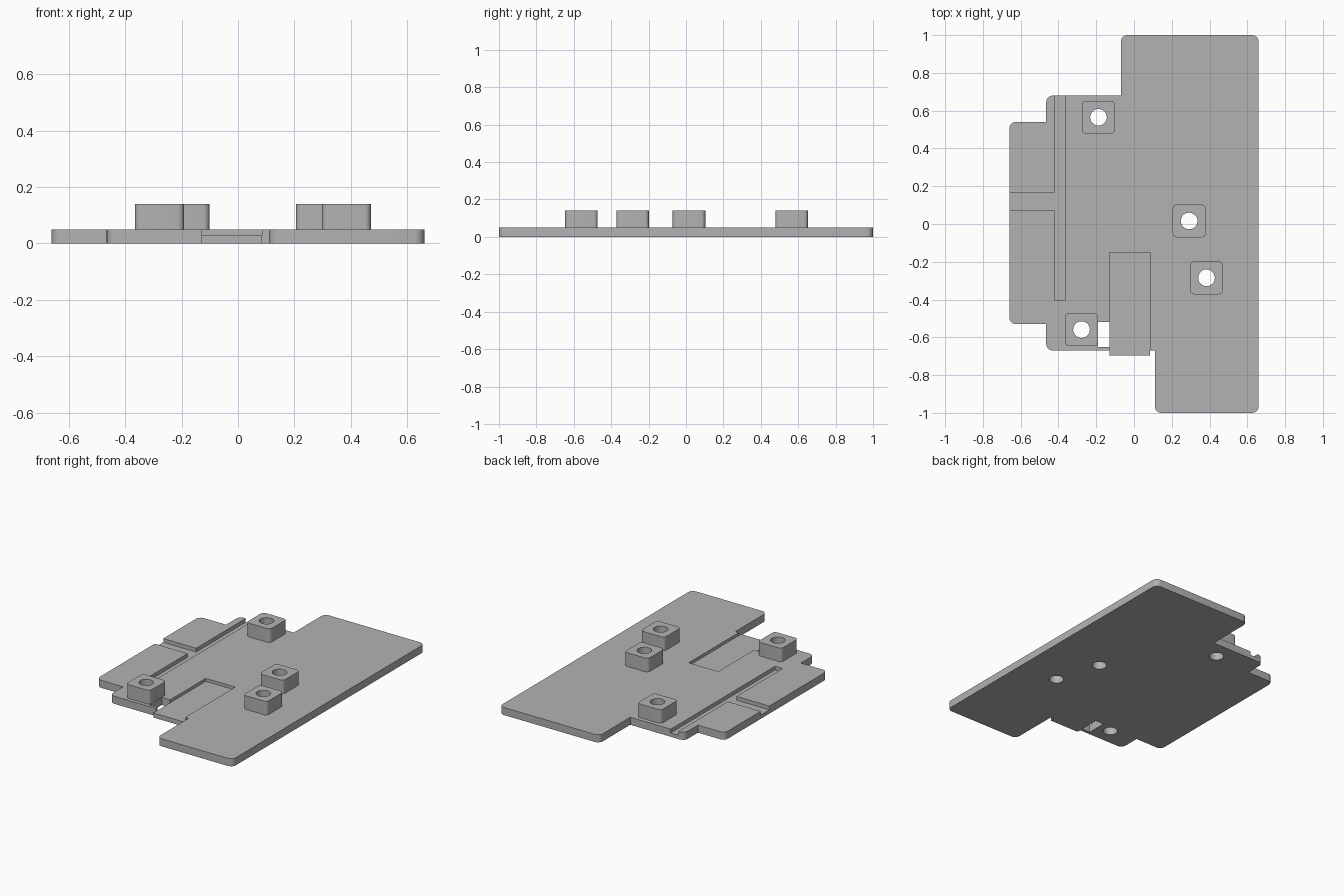
import bpy, bmesh, math
from mathutils import Vector

cube = bpy.data.objects.get("Cube")
if cube:
    bpy.data.objects.remove(cube)

# Single grey plastic
grey = bpy.data.materials.new("grey plastic")
grey.use_nodes = True
colour = (0.45, 0.45, 0.45, 1)
grey.diffuse_color = colour
grey.node_tree.nodes["Principled BSDF"].inputs["Base Color"].default_value = colour

TOP, FLOOR, BOSS_TOP = 0.05, 0.03, 0.14
ROUND = 0.035


def rounded(points, steps=6):
    """Replace each (x, y, radius) right-angle corner by an arc."""
    out = []
    for i, (x, y, r) in enumerate(points):
        p = Vector((x, y))
        if r == 0:
            out.append(p)
            continue
        a = (Vector(points[i - 1][:2]) - p).normalized() * r
        b = (Vector(points[(i + 1) % len(points)][:2]) - p).normalized() * r
        for k in range(steps + 1):
            t = math.pi / 2 * k / steps
            out.append(p + a * (1 - math.sin(t)) + b * (1 - math.cos(t)))
    return out


def prism(name, outline, z0, z1):
    """Extrude a flat outline between two heights."""
    bm = bmesh.new()
    face = bm.faces.new([bm.verts.new((p[0], p[1], z0)) for p in outline])
    top = bmesh.ops.extrude_face_region(bm, geom=[face])["geom"]
    verts = [v for v in top if isinstance(v, bmesh.types.BMVert)]
    bmesh.ops.translate(bm, vec=(0, 0, z1 - z0), verts=verts)
    bmesh.ops.recalc_face_normals(bm, faces=bm.faces)
    mesh = bpy.data.meshes.new(name)
    bm.to_mesh(mesh)
    bm.free()
    obj = bpy.data.objects.new(name, mesh)
    bpy.context.collection.objects.link(obj)
    mesh.materials.append(grey)
    return obj


def rect(x0, x1, y0, y1, r=0):
    return rounded([(x0, y0, r), (x1, y0, r), (x1, y1, r), (x0, y1, r)])


def cut(obj, name, outline, z0, z1):
    """Subtract a prism from the object and discard the cutter."""
    cutter = prism(name, outline, z0, z1)
    cutter.hide_render = True
    mod = obj.modifiers.new(name, "BOOLEAN")
    mod.operation, mod.solver, mod.object = "DIFFERENCE", "EXACT", cutter
    select(obj)
    bpy.ops.object.modifier_apply(modifier=mod.name)
    bpy.data.objects.remove(cutter)


def select(obj):
    bpy.ops.object.select_all(action="DESELECT")
    obj.select_set(True)
    bpy.context.view_layer.objects.active = obj


def smooth(obj):
    select(obj)
    bpy.ops.object.shade_smooth_by_angle(angle=math.radians(30))


# Base plate, including the tongue that projects at the front
R = ROUND
plate = prism("base_plate", rounded([
    (-0.07, 1, R), (0.66, 1, R), (0.66, -1, R), (0.11, -1, R), (0.11, -0.67, 0),
    (0.085, -0.67, 0), (0.085, -0.695, 0), (-0.13, -0.695, 0), (-0.13, -0.67, 0),
    (-0.465, -0.67, R), (-0.465, -0.53, 0), (-0.66, -0.53, R), (-0.66, 0.54, R),
    (-0.465, 0.54, 0), (-0.465, 0.68, R), (-0.07, 0.68, 0)]), 0, TOP)

# Recess over the tongue, two cable grooves and a slot beside the tongue
cut(plate, "tongue_recess", rect(-0.13, 0.085, -0.8, -0.15), FLOOR, 0.1)
cut(plate, "long_groove", rect(-0.42, -0.365, -0.405, 0.8), 0.025, 0.1)
cut(plate, "side_groove", rect(-0.8, -0.4, 0.075, 0.165), 0.025, 0.1)
cut(plate, "slot", rect(-0.19, -0.13, -0.65, -0.52), -0.1, 0.1)

# Mounting bosses, each drilled through together with the plate
bosses = {"back_boss": (-0.188, 0.565), "centre_boss": (0.292, 0.016),
          "left_boss": (0.384, -0.285), "front_boss": (-0.278, -0.559)}
HALF, HOLE = 0.087, 0.044
for name, (x, y) in bosses.items():
    boss = prism(name, rect(x - HALF, x + HALF, y - HALF, y + HALF, 0.022), TOP, BOSS_TOP)
    circle = [(x + HOLE * math.cos(k * math.tau / 32), y + HOLE * math.sin(k * math.tau / 32))
              for k in range(32)]
    for part in (plate, boss):
        cut(part, "hole", circle, -0.1, 0.3)
    smooth(boss)
smooth(plate)
